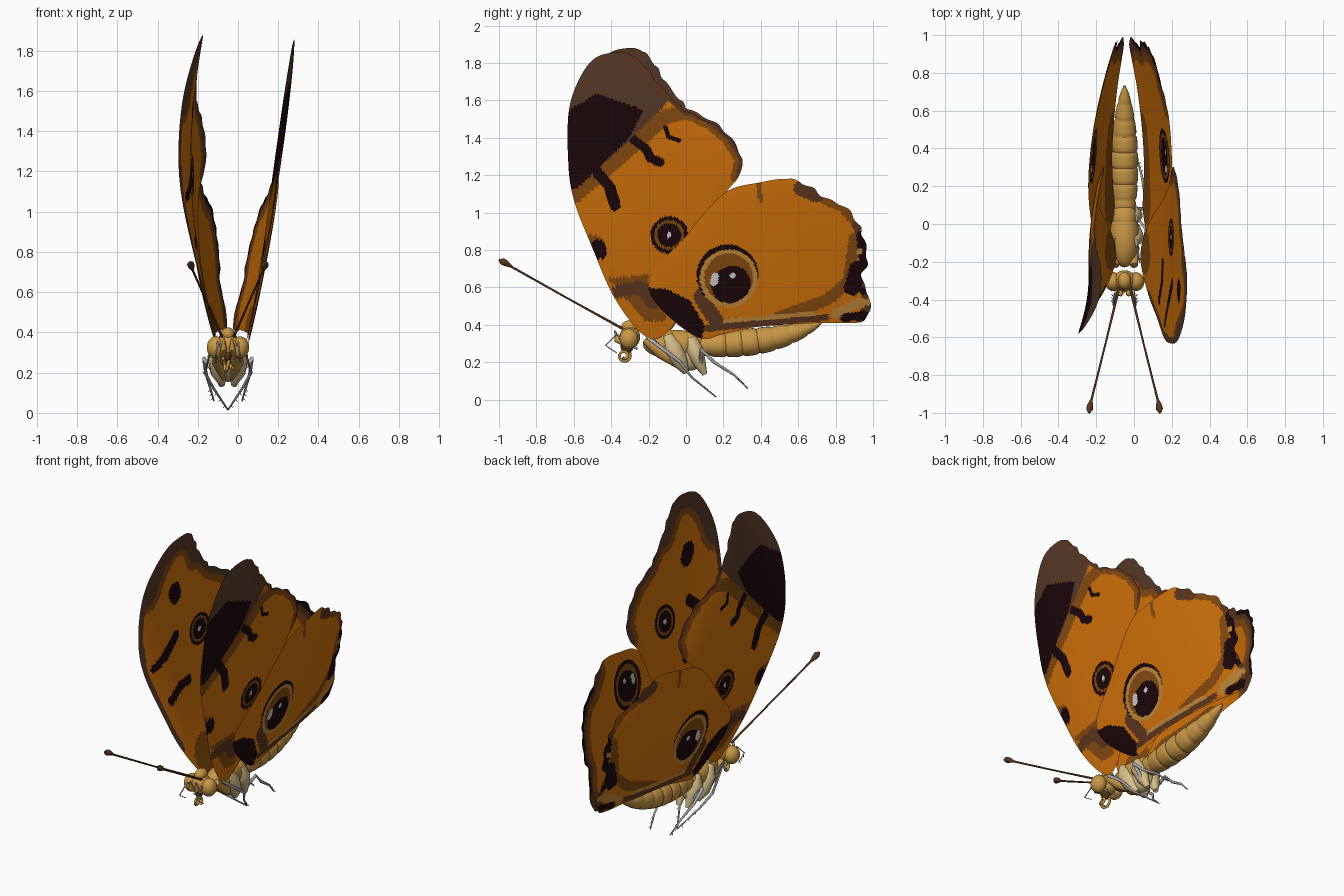
import bpy, bmesh, math
from mathutils import Vector, Matrix

if "Cube" in bpy.data.objects:
    bpy.data.objects.remove(bpy.data.objects["Cube"], do_unlink=True)

COLOURS = {
    "orange": (.64, .168, .003), "amber_brown": (.24, .07, .005), "rust_brown": (.11, .037, .013),
    "grey_brown": (.095, .042, .02), "maroon_black": (.011, .002, .003), "gold": (.52, .25, .04),
    "white": (.62, .62, .62), "ochre": (.58, .31, .06), "pale_tan": (.68, .52, .25), "leg_grey": (.42, .42, .43)}
MATS, NAMES = {}, list(COLOURS)
for key, rgb in COLOURS.items():
    mat = MATS[key] = bpy.data.materials.new(key)
    mat.use_nodes = True
    mat.diffuse_color = (*rgb, 1)
    bsdf = next(n for n in mat.node_tree.nodes if n.type == 'BSDF_PRINCIPLED')
    bsdf.inputs["Base Color"].default_value = (*rgb, 1)
    bsdf.inputs["Roughness"].default_value = .6

MID = -.05  # body axis in x


def finish(name, bm, mats):
    bmesh.ops.recalc_face_normals(bm, faces=bm.faces)
    mesh = bpy.data.meshes.new(name)
    bm.to_mesh(mesh)
    bm.free()
    for m in mats:
        mesh.materials.append(MATS[m])
    obj = bpy.data.objects.new(name, mesh)
    bpy.context.collection.objects.link(obj)
    bpy.ops.object.select_all(action='DESELECT')
    obj.select_set(True)
    bpy.context.view_layer.objects.active = obj
    bpy.ops.object.shade_smooth_by_angle(angle=math.radians(50))


def ball(name, mat, centre, radii, tilt=0):
    bm = bmesh.new()
    m = (Matrix.Translation(centre) @ Matrix.Rotation(tilt, 4, 'X')
         @ Matrix.Diagonal((*radii, 1)))
    bmesh.ops.create_uvsphere(bm, u_segments=24, v_segments=14, radius=1, matrix=m)
    finish(name, bm, [mat])


def tube(name, mat, path, sides=8):
    """Round tube through (x, y, z, radius) stations."""
    bm, rings = bmesh.new(), []
    pts = [Vector(p[:3]) for p in path]
    for i, p in enumerate(pts):
        d = pts[min(i + 1, len(pts) - 1)] - pts[max(i - 1, 0)]
        q = d.to_track_quat('Z', 'X')
        ring = []
        for k in range(sides):
            a = math.tau * k / sides
            ring.append(bm.verts.new(p + q @ Vector((math.cos(a), math.sin(a), 0)) * path[i][3]))
        rings.append(ring)
    for a, b in zip(rings, rings[1:]):
        for k in range(sides):
            j = (k + 1) % sides
            bm.faces.new((a[k], a[j], b[j], b[k]))
    bm.faces.new(rings[0])
    bm.faces.new(rings[-1])
    finish(name, bm, [mat])


# Wing outlines in (y, z)
FORE = [(-.22, .34), (-.38, .54), (-.5, .81), (-.6, 1.07), (-.63, 1.29), (-.61, 1.56), (-.54, 1.74),
        (-.45, 1.85), (-.33, 1.88), (-.25, 1.86), (-.17, 1.78), (-.13, 1.71), (-.03, 1.6), (.02, 1.55),
        (.14, 1.49), (.23, 1.41), (.3, 1.29), (.28, 1.19), (.2, 1.08), (.1, .8), (.02, .55), (-.1, .36)]
HIND = [(.07, .33), (-.11, .46), (-.2, .59), (-.17, .7), (-.03, .84), (.1, 1), (.23, 1.12), (.39, 1.16),
        (.54, 1.18), (.66, 1.14), (.74, 1.08), (.85, 1.03), (.92, .94), (.95, .86), (.97, .74),
        (.94, .65), (.98, .54), (.95, .42), (.71, .41), (.39, .39), (.2, .35)]


def eyespot(y, z, r):
    return [("maroon_black", r, [(y, z)]), ("amber_brown", r * .8, [(y, z)]),
            ("maroon_black", r * .64, [(y, z)]), ("white", r * .15, [(y, z)])]


# Painted patches: colour, stroke radius (0 = filled polygon), points
FORE_OUTER = [
    ("amber_brown", 0, [(-.42, .65), (-.2, .67), (-.1, .42), (-.22, .42)]),
    ("rust_brown", .035, [(-.36, .58), (-.24, .6), (-.18, .52)]),
    ("amber_brown", .04, [(-.62, 1.07), (-.35, 1.3), (-.1, 1.52), (.02, 1.55)]),
    ("amber_brown", .04, FORE[13:18]), ("rust_brown", .014, FORE[13:18]),
    ("grey_brown", 0, [(-.7, 1.1), (-.6, 1.12), (-.33, 1.36), (-.12, 1.56), (0, 1.7), (-.2, 2), (-.7, 2)]),
    ("maroon_black", 0, [(-.7, 1.13), (-.58, 1.13), (-.3, 1.4), (-.21, 1.56), (-.46, 1.65), (-.7, 1.5)]),
    ("rust_brown", .025, FORE[9:14]),
    ("maroon_black", .03, [(-.47, 1.21), (-.41, 1.14), (-.38, 1.04)]),
    ("maroon_black", .025, [(-.27, 1.39), (-.21, 1.34), (-.19, 1.29), (-.14, 1.27)]),
    ("maroon_black", .012, [(-.1, 1.46), (-.09, 1.41), (-.03, 1.39)]),
    ("amber_brown", .07, [(-.5, .81)]), ("maroon_black", .055, [(-.48, .8)]),
    ("amber_brown", .05, [(-.03, .86)]),
] + eyespot(-.09, .88, .1)
FORE_INNER = [
    ("amber_brown", .13, FORE[5:12]), ("amber_brown", .08, FORE[11:18]),
    ("grey_brown", .09, FORE[5:12]), ("grey_brown", .04, FORE[11:18]), ("grey_brown", .03, FORE[1:7]),
    ("maroon_black", .055, [(-.35, 1.52), (-.33, 1.48)]),
    ("maroon_black", .028, [(-.52, 1.07), (-.42, 1.13)]),
    ("maroon_black", .035, [(-.42, 1.13), (-.32, 1.22)]),
    ("maroon_black", .03, [(-.4, .84), (-.3, .9), (-.21, .91)]),
    ("amber_brown", .12, [(-.15, .45)]),
] + eyespot(-.07, 1.18, .1)
HIND_OUTER = [
    ("amber_brown", .035, HIND[9:13]), ("rust_brown", .045, [(.62, 1.13), (.7, 1.1)]),
    ("amber_brown", .012, [(.39, 1.16), (.4, 1.06)]),
    ("amber_brown", .022, [(.15, .41), (.5, .43)]),
    ("amber_brown", .032, [(.5, .44), (.75, .53), (.87, .63), (.9, .86)]),
    ("rust_brown", .018, [(.1, .38), (.4, .41), (.75, .44)]), ("gold", .012, [(.2, .42), (.68, .46)]),
    ("rust_brown", .03, HIND[12:18]), ("gold", .026, [(.8, .46), (.94, .52)]),
    ("maroon_black", .045, [(.89, .6), (.92, .7)]), ("maroon_black", .03, [(.96, .74), (.94, .87)]),
    ("maroon_black", .024, [(.85, .44), (.95, .45)]), ("maroon_black", .02, [(.95, .58)]),
    ("gold", .018, [(.96, .67), (.97, .64)]), ("gold", .018, [(.93, .79)]), ("gold", .018, [(.97, .52)]),
    ("rust_brown", .04, [(.08, .55), (.16, .42)]),
    ("maroon_black", 0, [(-.25, .6), (-.1, .59), (.02, .53), (.1, .4), (.08, .3), (-.1, .4)]),
    ("maroon_black", .165, [(.222, .665)]), ("gold", .155, [(.228, .648)]),
    ("amber_brown", .13, [(.228, .652)]), ("maroon_black", .095, [(.23, .61), (.25, .62)]),
    ("white", .02, [(.15, .63), (.155, .66)]), ("white", .015, [(.25, .665)]),
]
HIND_INNER = [
    ("amber_brown", .1, HIND[9:18]), ("rust_brown", .055, HIND[9:18]), ("maroon_black", .025, HIND[10:17]),
    ("amber_brown", .1, [(.1, .42), (.5, .43)]),
    ("maroon_black", .145, [(.36, .95)]), ("amber_brown", .12, [(.36, .95)]),
    ("maroon_black", .09, [(.35, .94), (.37, .95)]),
    ("white", .018, [(.29, .95), (.295, .98)]), ("white", .014, [(.38, .98)]),
]


def near_stroke(y, z, pts, r):
    if len(pts) == 1:
        return math.hypot(y - pts[0][0], z - pts[0][1]) < r
    for (ay, az), (by, bz) in zip(pts, pts[1:]):
        dy, dz = by - ay, bz - az
        t = max(0, min(1, ((y - ay) * dy + (z - az) * dz) / (dy * dy + dz * dz)))
        if math.hypot(y - ay - t * dy, z - az - t * dz) < r:
            return True
    return False


def inside(y, z, poly):
    hit = False
    for (ay, az), (by, bz) in zip(poly, poly[1:] + poly[:1]):
        if (az > z) != (bz > z) and y < ay + (z - az) * (by - ay) / (bz - az):
            hit = not hit
    return hit


def colour_at(y, z, patches):
    for mat, r, pts in reversed(patches):
        if near_stroke(y, z, pts, r) if r else inside(y, z, pts):
            return NAMES.index(mat)
    return 0


def smooth_outline(pts, centre, ripple, per=12):
    """Closed spline through the points, with a scalloped outer margin."""
    out, n = [], len(pts)
    for i in range(n):
        a, b, c, d = (Vector(pts[(i + k) % n]) for k in (-1, 0, 1, 2))
        for s in range(per):
            t = s / per
            p = b + (c - a) * t / 2 + (a * 2 - b * 5 + c * 4 - d) * t * t / 2 + (b * 3 - a - c * 3 + d) * t ** 3 / 2
            wave = .012 * math.sin(math.tau * t) if ripple[0] <= i < ripple[1] else 0
            out.append(p + (p - centre) * wave)
    return out


def wing_point(side, y, z, hind):
    """Curved resting surface of each wing pair; the right one is held further back."""
    u, behind = z - .35, max(0, y - .1) ** 2
    if side > 0:
        tip = max(0, z - 1.3)
        x = .04 + .235 * u - .05 * u * u - .13 * behind - .16 * min(0, y + .2) ** 2
        return Vector((x, y - .06 * tip, z - .04 * tip))
    m = .1 + .3 * u - .165 * u * u - (.1 + .13 * u) * behind + .55 * min(0, y + .3) ** 2
    if not hind:
        m -= .3 * u * max(0, y + .2) ** 2
    return Vector((-m, y * .92 if y < 0 else y, z))


def wings(name, pts, centre, ripple, depth, outer, inner, rings=56):
    c = Vector(centre)
    rim = smooth_outline(pts, c, ripple)
    n = len(rim)
    flat = [c.lerp(p, k / rings) for k in range(1, rings + 1) for p in rim]
    # cells of the radial net, fan at the hub
    cells = [(k * n + i, k * n + (i + 1) % n, (k + 1) * n + (i + 1) % n, (k + 1) * n + i)
             for k in range(rings - 1) for i in range(n)]
    mids = [sum((flat[v] for v in cell), Vector((0, 0))) / 4 for cell in cells]
    paint = {s: [colour_at(m.x, m.y, p) for m in mids] for s, p in ((1, outer), (-1, inner))}
    for side, label in ((1, "left"), (-1, "right")):
        bm = bmesh.new()
        edge = None
        for face_side in (1, -1):
            verts = []
            for j, p in enumerate(flat):
                t = (j // n + 1) / rings
                if edge and t == 1:
                    verts.append(edge[j % n])
                    continue
                co = wing_point(side, p.x, p.y, depth > 0)
                co.x += side * (depth + face_side * .004 * (1 - t ** 8))
                verts.append(bm.verts.new(co))
            edge = verts[-n:]
            for cell, m in zip(cells, paint[face_side]):
                bm.faces.new([verts[v] for v in cell]).material_index = m
            bm.faces.new(verts[:n]).material_index = colour_at(c.x, c.y, outer if face_side > 0 else inner)
        finish(label + "_" + name, bm, NAMES)


wings("forewing", FORE, (-.17, 1.15), (9, 16), 0, FORE_OUTER, FORE_INNER)
wings("hindwing", HIND, (.4, .75), (8, 17), .012, HIND_OUTER, HIND_INNER)

# Segmented abdomen
stations = []
for i in range(65):
    s = i / 64
    r = .073 * max(.02, math.sin(math.pi * (.18 + .82 * s))) ** .6
    notch = 1 - .1 * (1 - abs(math.sin(8 * math.pi * s))) ** 3
    stations.append((MID, .04 + .69 * s, .29 + .02 * s + .11 * s ** 3, r * notch))
tube("abdomen", "ochre", stations, 24)

# Thorax, head and snout
ball("thorax", "ochre", (MID, -.06, .295), (.077, .17, .078))
ball("thorax_rear", "ochre", (MID, .03, .3), (.068, .085, .068))
ball("breast", "pale_tan", (MID, -.02, .245), (.06, .12, .08), -.5)
ball("head", "ochre", (MID, -.3, .335), (.06, .055, .06))
ball("head_tuft", "ochre", (MID, -.3, .39), (.035, .045, .035))
ball("mouth", "rust_brown", (MID, -.315, .285), (.018, .035, .035))

# Coiled tongue
coil = []
for i in range(41):
    a = i / 40 * math.tau * 1.6
    rad = .036 - .0022 * a
    coil.append((MID + .0012 * i - .024, -.33 + rad * math.sin(a), .235 + rad * math.cos(a), .008))
tube("tongue", "ochre", coil)

# Paired parts, offsets measured from the body axis: thickness, joints
LEGS = {
    "front_leg": (.007, [(.03, -.26, .27), (.05, -.37, .35), (.06, -.43, .29), (.06, -.37, .25)]),
    "middle_leg": (.013, [(.05, -.02, .2), (.08, -.2, .33), (.115, -.03, .2), (.07, .03, .12), (0, .16, .015)]),
    "hind_leg": (.013, [(.05, .08, .18), (.12, .08, .27), (.11, .15, .2), (.09, .26, .13), (.07, .33, .06)])}
for side, label in ((1, "left_"), (-1, "right_")):
    def at(x, y, z):
        return (MID + side * x, y, z)
    ball(label + "eye", "ochre", at(.06, -.305, .325), (.045, .05, .055))
    tube(label + "palp", "ochre", [(*at(.025, -.32, .29), .012), (*at(.022, -.37, .32), .016),
                                   (*at(.02, -.38, .37), .004)])
    tube(label + "antenna", "rust_brown", [(*at(.03, -.34, .38), .007), (*at(.1, -.63, .54), .005),
                                           (*at(.18, -.95, .72), .006)])
    tube(label + "antenna_club", "rust_brown", [
        (*at(.176, -.93, .71), .006), (*at(.182, -.96, .728), .016), (*at(.185, -.98, .738), .018),
        (*at(.188, -1, .746), .006)], 12)
    tube(label + "front_hip", "ochre", [(*at(.05, -.22, .32), .02), (*at(.045, -.13, .25), .034),
                                        (*at(.02, -.03, .17), .012)], 14)
    tube(label + "middle_hip", "pale_tan", [(*at(.045, -.1, .345), .028), (*at(.05, -.07, .28), .052),
                                            (*at(.045, -.03, .2), .042), (*at(.03, 0, .145), .016)], 14)
    tube(label + "hind_hip", "pale_tan", [(*at(.04, .03, .33), .03), (*at(.05, .045, .27), .045),
                                          (*at(.04, .07, .2), .036), (*at(.03, .1, .135), .014)], 14)
    for name, (thick, joints) in LEGS.items():
        last = len(joints) - 1
        tube(label + name, "leg_grey", [(*at(*j), thick * (1 - .7 * k / last)) for k, j in enumerate(joints)])
        # spurs along the shin
        a, b = Vector(at(*joints[-2])), Vector(at(*joints[-1]))
        for k in (.2, .5, .8):
            p = a.lerp(b, k)
            tube(label + name + "_spur", "leg_grey", [(*p, .003), (*(p + Vector((side * .012, .012, -.012))), .001)], 4)
